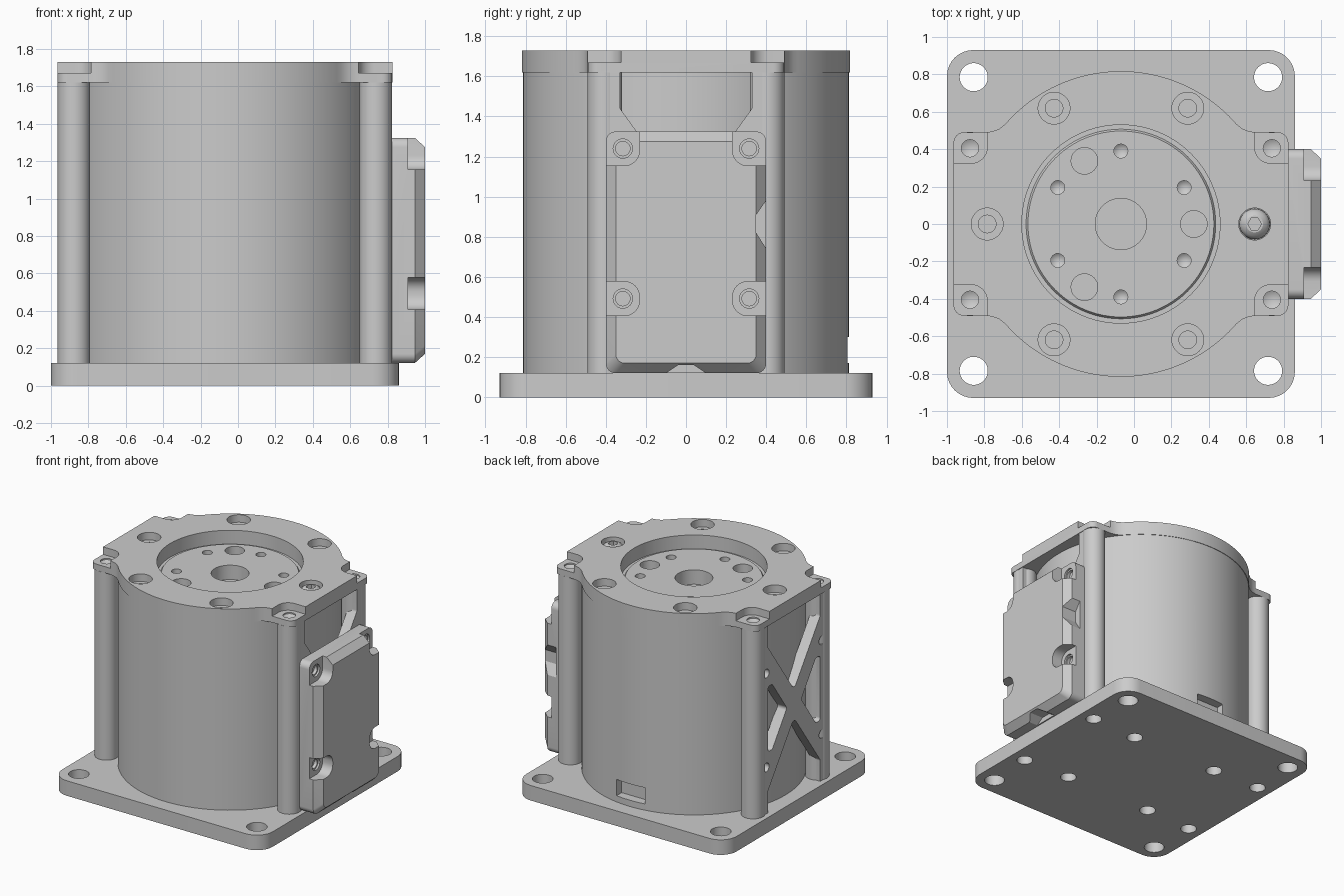
import bpy, bmesh, math
from mathutils import Matrix, Vector

cube = bpy.data.objects.get("Cube")
if cube:
    bpy.data.objects.remove(cube, do_unlink=True)

grey = bpy.data.materials.new("machined grey")
grey.use_nodes = True
grey.diffuse_color = (0.6, 0.6, 0.6, 1)
grey.node_tree.nodes["Principled BSDF"].inputs["Base Color"].default_value = (0.6, 0.6, 0.6, 1)

CX = -0.07                      # axis of the round body
POST_X, POST_Y = 0.807, 0.405   # post offsets from that axis
SIGNS = [(sx, sy) for sx in (-1, 1) for sy in (-1, 1)]
parts = []


def finish(name, bm):
    bmesh.ops.remove_doubles(bm, verts=bm.verts, dist=0.00005)
    bmesh.ops.recalc_face_normals(bm, faces=bm.faces)
    mesh = bpy.data.meshes.new(name)
    bm.to_mesh(mesh)
    bm.free()
    mesh.materials.append(grey)
    obj = bpy.data.objects.new(name, mesh)
    bpy.context.collection.objects.link(obj)
    parts.append(obj)
    return obj


def loft(name, loops):
    """Skin matching closed loops of 3D points and cap both ends."""
    bm = bmesh.new()
    rings = [[bm.verts.new(p) for p in loop] for loop in loops]
    for a, b in zip(rings, rings[1:]):
        for i in range(len(a)):
            j = (i + 1) % len(a)
            bm.faces.new((a[i], a[j], b[j], b[i]))
    bm.faces.new(rings[0])
    bm.faces.new(rings[-1])
    return finish(name, bm)


def prism(name, pts, lo, hi, axis="z"):
    place = {"z": lambda p, h: (p[0], p[1], h), "x": lambda p, h: (h, p[0], p[1])}[axis]
    return loft(name, [[place(p, h) for p in pts] for h in (lo, hi)])


def turned(name, profile, x, y, z=0, steps=48, axis="z"):
    """Spin an (r, height) profile; axis 'x' lays it along x."""
    bm = bmesh.new()
    vs = [bm.verts.new((r, 0, h)) for r, h in profile]
    es = [bm.edges.new(pair) for pair in zip(vs, vs[1:])]
    bmesh.ops.spin(bm, geom=vs + es, cent=(0, 0, 0), axis=(0, 0, 1),
                   angle=math.tau, steps=steps)
    turn = Matrix.Rotation(math.pi / 2, 4, "Y") if axis == "x" else Matrix()
    bm.transform(Matrix.Translation((x, y, z)) @ turn)
    return finish(name, bm)


def rod(name, r, lo, hi, x, y, z=0, steps=48, axis="z"):
    return turned(name, [(0, lo), (r, lo), (r, hi), (0, hi)], x, y, z, steps, axis)


def rect(x0, x1, y0, y1):
    return [(x0, y0), (x1, y0), (x1, y1), (x0, y1)]


def box(name, x0, x1, y0, y1, z0, z1):
    return prism(name, rect(x0, x1, y0, y1), z0, z1)


def rounded(pts, r, n=8):
    """Replace every corner of a polygon by an arc."""
    out = []
    for i, p in enumerate(pts):
        p = Vector(p)
        a, b = Vector(pts[i - 1]) - p, Vector(pts[(i + 1) % len(pts)]) - p
        turn = a.angle(b) / 2
        d = min(r / math.tan(turn), a.length * 0.45, b.length * 0.45)
        rr = d * math.tan(turn)
        a.normalize()
        b.normalize()
        centre = p + (a + b).normalized() * (rr / math.sin(turn))
        u, v = (p + a * d - centre) / rr, (p + b * d - centre) / rr
        sweep = math.pi - 2 * turn
        for k in range(n + 1):
            w = (u * math.sin(sweep * (1 - k / n)) + v * math.sin(sweep * k / n)) / math.sin(sweep)
            out.append(tuple(centre + w * rr))
    return out


def cut(obj, *cutters):
    for c in cutters:
        mod = obj.modifiers.new("cut", "BOOLEAN")
        mod.operation, mod.solver, mod.object = "DIFFERENCE", "EXACT", c
        with bpy.context.temp_override(object=obj, active_object=obj, selected_objects=[obj]):
            bpy.ops.object.modifier_apply(modifier=mod.name)
        parts.remove(c)
        bpy.data.objects.remove(c, do_unlink=True)


# Base plate with corner holes and counterbores underneath
base = prism("base_plate", rounded(rect(-1, 0.86, -0.93, 0.93), 0.14), 0, 0.12)
for sx, sy in SIGNS:
    cut(base, rod("c", 0.075, -0.1, 0.3, CX + sx * 0.787, sy * 0.785),
        rod("c", 0.06, -0.1, 0.08, CX + sx * POST_X, sy * POST_Y),
        rod("c", 0.06, -0.1, 0.08, CX + sx * 0.39, sy * 0.39))

# Round housing with a socket for the rotor and a slot at the back
body = turned("housing", [(0, 0.12), (0.813, 0.12), (0.813, 1.62), (0.53, 1.62),
                          (0.53, 1.4), (0, 1.4)], CX, 0, steps=128)
cut(body, box("c", -0.2, 0.05, 0.74, 1, 0.17, 0.3))

# Corner posts
for sx, sy in SIGNS:
    side = ("left" if sx > 0 else "right") + ("_back" if sy > 0 else "_front")
    rod("post_" + side, 0.087, 0.12, 1.62, CX + sx * POST_X, sy * POST_Y)

# Cap outline: one quarter, mirrored around
quarter = [(0.895, 0.435)]
quarter += [(0.84 + 0.055 * math.cos(t * math.pi / 12), 0.435 + 0.055 * math.sin(t * math.pi / 12))
            for t in range(1, 7)]
quarter += [(0.72, 0.49), (0.685, 0.496), (0.65, 0.509)]
quarter += [(0.817 * math.cos(math.radians(a)), 0.817 * math.sin(math.radians(a)))
            for a in range(41, 90, 2)]
half = quarter + [(-x, y) for x, y in reversed(quarter)]
outline = half + [(x, -y) for x, y in reversed(half)]
cap = prism("top_cap", [(x + CX, y) for x, y in outline], 1.62, 1.73)
cut(cap, rod("c", 0.53, 1.5, 1.9, CX, 0, steps=96))
for sx, sy in SIGNS:
    x, y = CX + sx * POST_X, sy * POST_Y
    step = rounded(rect(0.715, 1.1, 0.325, 0.7), 0.085)
    cut(cap, prism("c", [(CX + sx * px, sy * py) for px, py in step], 1.67, 1.9),
        turned("c", [(0, 1.635), (0.046, 1.66), (0.046, 1.8), (0, 1.8)], x, y, steps=30))
for k in range(6):
    a = k * math.pi / 3
    cut(cap, turned("c", [(0, 1.63), (0.047, 1.63), (0.047, 1.67), (0.085, 1.67),
                          (0.085, 1.9), (0, 1.9)],
                    CX + 0.715 * math.cos(a), 0.715 * math.sin(a)))

# Button head screw in the left counterbore
screw = turned("cap_screw", [(0, 1.66), (0.083, 1.66), (0.08, 1.685), (0.065, 1.707),
                             (0.045, 1.72), (0, 1.722)], CX + 0.715, 0)
cut(screw, rod("c", 0.036, 1.685, 1.8, CX + 0.715, 0, steps=6))

# Rotor face with bore, dowel holes and threaded holes
rotor = turned("rotor", [(0, 1.4), (0.53, 1.4), (0.53, 1.62), (0.507, 1.62),
                         (0.497, 1.635), (0, 1.635)], CX, 0, steps=96)
cut(rotor, rod("c", 0.137, 1.52, 1.9, CX, 0))
for k in range(6):
    a = k * math.pi / 3
    b = a + math.pi / 6
    cut(rotor, turned("c", [(0, 1.56), (0.037, 1.59), (0.037, 1.8), (0, 1.8)],
                      CX + 0.39 * math.cos(b), 0.39 * math.sin(b), steps=24))
    if k % 2 == 0:
        cut(rotor, rod("c", 0.071, 1.56, 1.8, CX + 0.39 * math.cos(a), 0.39 * math.sin(a)))

# Cross braced side frames
MID = 0.867
for name, x0, x1 in (("right_frame", -0.955, -0.87), ("left_frame", 0.74, 0.82)):
    frame = box(name, x0, x1, -0.4, 0.4, 0.12, 1.62)
    for s in (-1, 1):
        end = [(-0.33, 0.9), (-0.33, 0.575), (0, 0.115), (0.33, 0.575), (0.33, 0.9)]
        cut(frame, prism("c", rounded([(y, MID + s * h) for y, h in end], 0.03),
                         x0 - 0.1, x1 + 0.1, "x"))
        window = [(0.09, MID), (0.275, MID + 0.26), (0.33, MID + 0.26),
                  (0.33, MID - 0.26), (0.275, MID - 0.26)]
        cut(frame, prism("c", rounded([(s * y, z) for y, z in window], 0.03),
                         x0 - 0.1, x1 + 0.1, "x"))
        for z in (0.49, 1.24):
            cut(frame, rod("c", 0.035, x0 - 0.1, x1 + 0.1, 0, s * 0.35, z, 24, "x"))

# Side cover with chamfered face, screw pockets and notches
shell = rounded(rect(-0.4, 0.4, 0.12, 1.325), 0.05)
face = [(y * 0.35 / 0.4, 0.7225 + (z - 0.7225) * 0.5525 / 0.6025) for y, z in shell]
cover = loft("side_cover", [[(x, y, z) for y, z in loop] for x, loop in
                            ((0.82, shell), (0.945, shell), (1.0, face))])
for s in (-1, 1):
    for z, top in ((0.492, 0.577), (1.24, 1.5)):
        pocket = rounded(rect(0.232, 0.7, z - 0.085, top), 0.075)
        cut(cover, prism("c", [(s * y, h) for y, h in pocket], 0.91, 1.2, "x"),
            turned("c", [(0, 0.87), (0.036, 0.87), (0.036, 0.895), (0.048, 0.895),
                         (0.048, 1.1), (0, 1.1)], 0, s * 0.315, z, 32, "x"))
cut(cover, prism("c", [(0.35, 0.82), (0.42, 0.71), (0.42, 1.01), (0.35, 0.91)], 0.87, 1.2, "x"),
    prism("c", [(-0.13, 0.1), (0.13, 0.1), (0.04, 0.16), (-0.04, 0.16)], 0.87, 1.2, "x"))

# Smooth curved walls, crisp edges
bpy.ops.object.select_all(action="DESELECT")
for obj in parts:
    obj.select_set(True)
bpy.context.view_layer.objects.active = parts[0]
bpy.ops.object.shade_smooth_by_angle(angle=math.radians(30))
